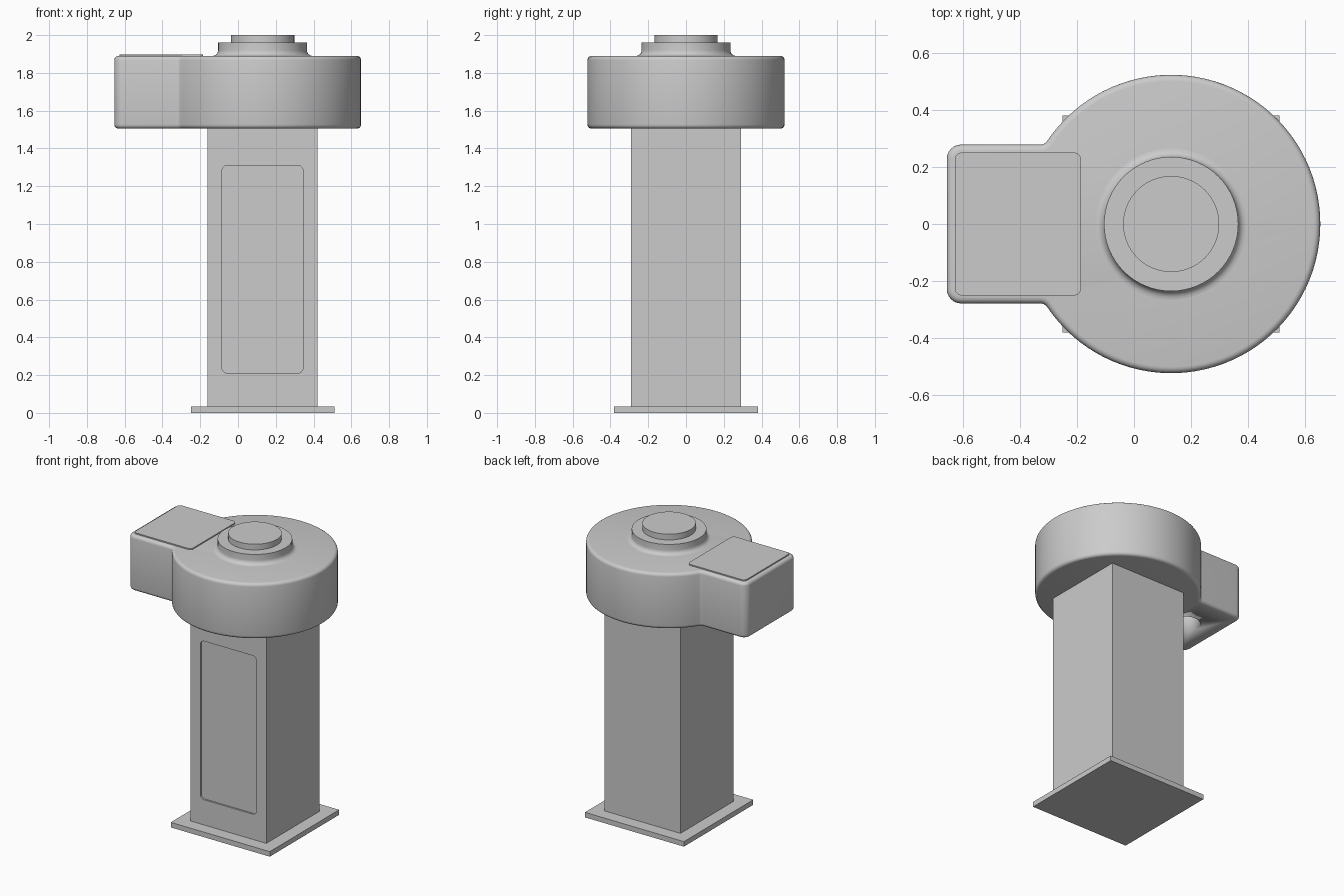
import bpy, bmesh
from math import sin, cos, pi, sqrt, atan2, radians
from mathutils import Matrix

if "Cube" in bpy.data.objects:
    bpy.data.objects.remove(bpy.data.objects["Cube"])

grey = bpy.data.materials.new("plain grey")
grey.use_nodes = True
COLOUR = (0.6, 0.6, 0.6, 1)
grey.diffuse_color = COLOUR
grey.node_tree.nodes["Principled BSDF"].inputs["Base Color"].default_value = COLOUR

CX = 0.13            # axis of the post and drum
BOTTOM, TOP = 1.505, 1.89


def finish(bm, name, smooth=True):
    bmesh.ops.recalc_face_normals(bm, faces=bm.faces)
    mesh = bpy.data.meshes.new(name)
    bm.to_mesh(mesh)
    bm.free()
    mesh.materials.append(grey)
    ob = bpy.data.objects.new(name, mesh)
    bpy.context.collection.objects.link(ob)
    bpy.ops.object.select_all(action='DESELECT')
    ob.select_set(True)
    bpy.context.view_layer.objects.active = ob
    if smooth:
        bpy.ops.object.shade_smooth_by_angle(angle=radians(35))
    return ob


def arc(cx, cy, r, a0, a1, n):
    return [(cx + r * cos(a0 + (a1 - a0) * i / n), cy + r * sin(a0 + (a1 - a0) * i / n))
            for i in range(n + 1)]


def rounded_rect(x0, x1, y0, y1, r):
    pts = []
    corners = [(x1 - r, y1 - r), (x0 + r, y1 - r), (x0 + r, y0 + r), (x1 - r, y0 + r)]
    for k, (x, y) in enumerate(corners):
        pts += arc(x, y, r, k * pi / 2, (k + 1) * pi / 2, 6)
    return pts


def prism(outline, z0, z1, round_by=0):
    bm = bmesh.new()
    face = bm.faces.new([bm.verts.new((x, y, z0)) for x, y in outline])
    out = bmesh.ops.extrude_face_region(bm, geom=[face])
    for v in out["geom"]:
        if isinstance(v, bmesh.types.BMVert):
            v.co.z = z1
    if round_by:
        rims = [e for e in bm.edges if abs(e.verts[0].co.z - e.verts[1].co.z) < 1e-6]
        bmesh.ops.bevel(bm, geom=rims, offset=round_by, segments=4, profile=0.5,
                        affect='EDGES')
    return bm


def box(name, half, z0, z1):
    return finish(prism([(CX - half, -half), (CX + half, -half),
                         (CX + half, half), (CX - half, half)], z0, z1), name, False)


def lathe(name, profile, steps=64):
    bm = bmesh.new()
    verts = [bm.verts.new((r, 0, z)) for r, z in profile]
    edges = [bm.edges.new(pair) for pair in zip(verts, verts[1:])]
    bmesh.ops.spin(bm, geom=verts + edges, cent=(0, 0, 0), axis=(0, 0, 1),
                   angle=2 * pi, steps=steps)
    bmesh.ops.remove_doubles(bm, verts=bm.verts, dist=1e-5)
    bmesh.ops.translate(bm, verts=bm.verts, vec=(CX, 0, 0))
    return finish(bm, name)


def cut(target, cutter):
    mod = target.modifiers.new("cut", 'BOOLEAN')
    mod.operation, mod.object, mod.solver = 'DIFFERENCE', cutter, 'EXACT'
    bpy.ops.object.select_all(action='DESELECT')
    target.select_set(True)
    bpy.context.view_layer.objects.active = target
    bpy.ops.object.modifier_apply(modifier=mod.name)
    bpy.data.objects.remove(cutter)


# Base plate and square post
box("base_plate", 0.38, 0, 0.035)
post = box("post", 0.292, 0.035, BOTTOM + 0.02)

# Shallow rounded door recess in the front of the post
door = prism(rounded_rect(CX - 0.215, CX + 0.215, 0.21, 1.31, 0.03), 0, 0.1)
door.transform(Matrix.Translation((0, -0.28, 0)) @ Matrix.Rotation(pi / 2, 4, 'X'))
cut(post, finish(door, "door_cutter", False))

# Drum with side arm: one outline, blended where arm meets drum
R, W, F, C, END = 0.522, 0.278, 0.03, 0.05, -0.655
fx = CX - sqrt((R + F) ** 2 - (W + F) ** 2)
a = atan2(W + F, fx - CX)
upper = arc(CX, 0, R, 0, a, 40)
upper += arc(fx, W + F, F, a - pi, -pi / 2, 5)[1:]
upper += arc(END + C, W - C, C, pi / 2, pi, 6)
outline = upper + [(x, -y) for x, y in reversed(upper[1:])]
head = finish(prism(outline, BOTTOM, TOP, 0.022), "head_housing")

# Round opening under the arm
hole = prism(arc(-0.42, 0, 0.095, 0, 2 * pi, 40)[:-1], BOTTOM - 0.1, BOTTOM + 0.15)
cut(head, finish(hole, "hole_cutter"))

# Cover plate on top of the arm
finish(prism(rounded_rect(-0.627, -0.185, -0.25, 0.25, 0.025), TOP - 0.005, TOP + 0.008),
       "arm_cover")

# Flared collar and cap
flare = arc(0.265, TOP + 0.03, 0.03, -pi / 2, -pi, 6)
lathe("collar", [(0, TOP - 0.01), (0.265, TOP - 0.01)] + flare + [(0.235, 1.96), (0, 1.96)])
lathe("cap", [(0, 1.95), (0.168, 1.95), (0.168, 2.0), (0, 2.0)])
